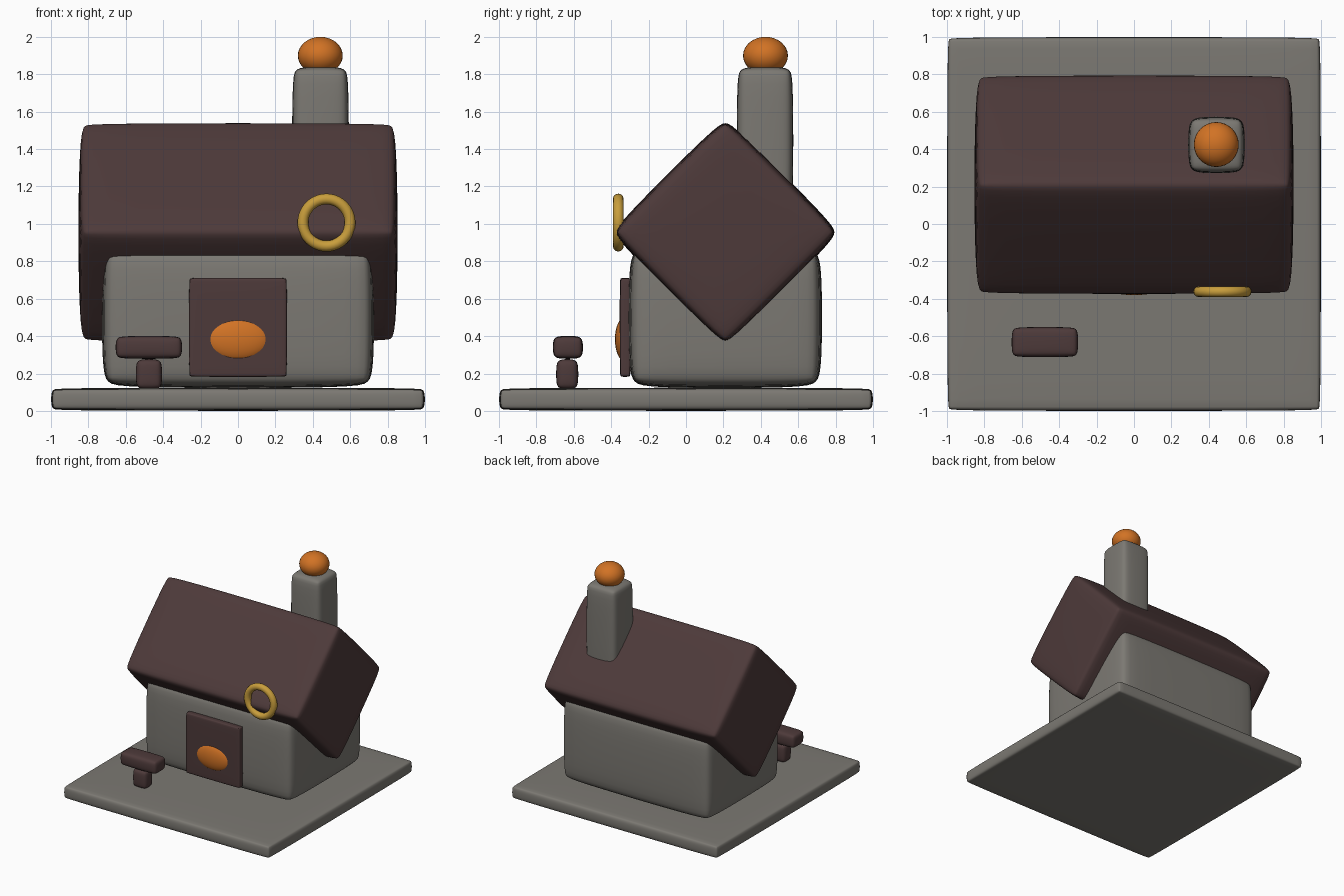
import bpy, math

if "Cube" in bpy.data.objects:
    bpy.data.objects.remove(bpy.data.objects["Cube"])


def material(name, rgb):
    m = bpy.data.materials.new(name)
    m.diffuse_color = (*rgb, 1)
    m.use_nodes = True
    m.node_tree.nodes["Principled BSDF"].inputs["Base Color"].default_value = m.diffuse_color
    return m


STONE = material("warm grey stone", (0.20, 0.19, 0.17))
BROWN = material("dark brown wood", (0.075, 0.042, 0.042))
ORANGE = material("orange", (0.64, 0.17, 0.018))
GOLD = material("gold", (0.58, 0.34, 0.045))


def finish(name, mat):
    ob = bpy.context.object
    ob.name = name
    ob.data.materials.append(mat)
    ob.data.shade_smooth()
    return ob


def soft_box(name, lo, hi, mat, round_width, tilt=0):
    """Pillowy box filling the bounds lo..hi before tilting around x."""
    size = [b - a for a, b in zip(lo, hi)]
    centre = [(a + b) / 2 for a, b in zip(lo, hi)]
    bpy.ops.mesh.primitive_cube_add(size=1, location=centre)
    ob = finish(name, mat)
    for v in ob.data.vertices:
        v.co = [c * s for c, s in zip(v.co, size)]
    bevel = ob.modifiers.new("soft edges", "BEVEL")
    bevel.width, bevel.segments = round_width, 2
    sub = ob.modifiers.new("smooth", "SUBSURF")
    sub.levels = sub.render_levels = 2
    # Restore the full size lost to smoothing
    bpy.context.view_layer.update()
    ob.scale = [s / d for s, d in zip(size, ob.dimensions)]
    ob.rotation_euler.x = tilt
    return ob


def ellipsoid(name, centre, radii, mat):
    bpy.ops.mesh.primitive_uv_sphere_add(segments=32, ring_count=16, radius=1, location=centre)
    ob = finish(name, mat)
    ob.scale = radii
    return ob


# Ground slab and house
soft_box("ground_slab", (-1, -1, 0), (1, 1, 0.125), STONE, 0.035)
soft_box("house_walls", (-0.73, -0.31, 0.12), (0.73, 0.73, 0.88), STONE, 0.10)

# Square-section roof turned on its edge
h = 0.44
soft_box("roof", (-0.855, 0.21 - h, 0.955 - h), (0.855, 0.21 + h, 0.955 + h),
         BROWN, 0.075, math.radians(45))

# Chimney with ball cap
soft_box("chimney", (0.288, 0.27, 1.05), (0.594, 0.575, 1.842), STONE, 0.06)
ellipsoid("chimney_ball", (0.44, 0.425, 1.9), (0.12, 0.12, 0.1), ORANGE)

# Door with oval boss
soft_box("door", (-0.262, -0.355, 0.182), (0.262, -0.295, 0.712), BROWN, 0.015)
ellipsoid("door_oval", (0, -0.33, 0.383), (0.17, 0.05, 0.115), ORANGE)

# Ring on the eave
bpy.ops.mesh.primitive_torus_add(location=(0.473, -0.362, 1.007), rotation=(math.pi / 2, 0, 0),
                                 major_radius=0.126, minor_radius=0.029,
                                 major_segments=40, minor_segments=12)
finish("eave_ring", GOLD)

# Small bench on a post
soft_box("bench_post", (-0.547, -0.695, 0.115), (-0.405, -0.575, 0.278), BROWN, 0.035)
soft_box("bench_top", (-0.655, -0.713, 0.278), (-0.298, -0.55, 0.402), BROWN, 0.035)
